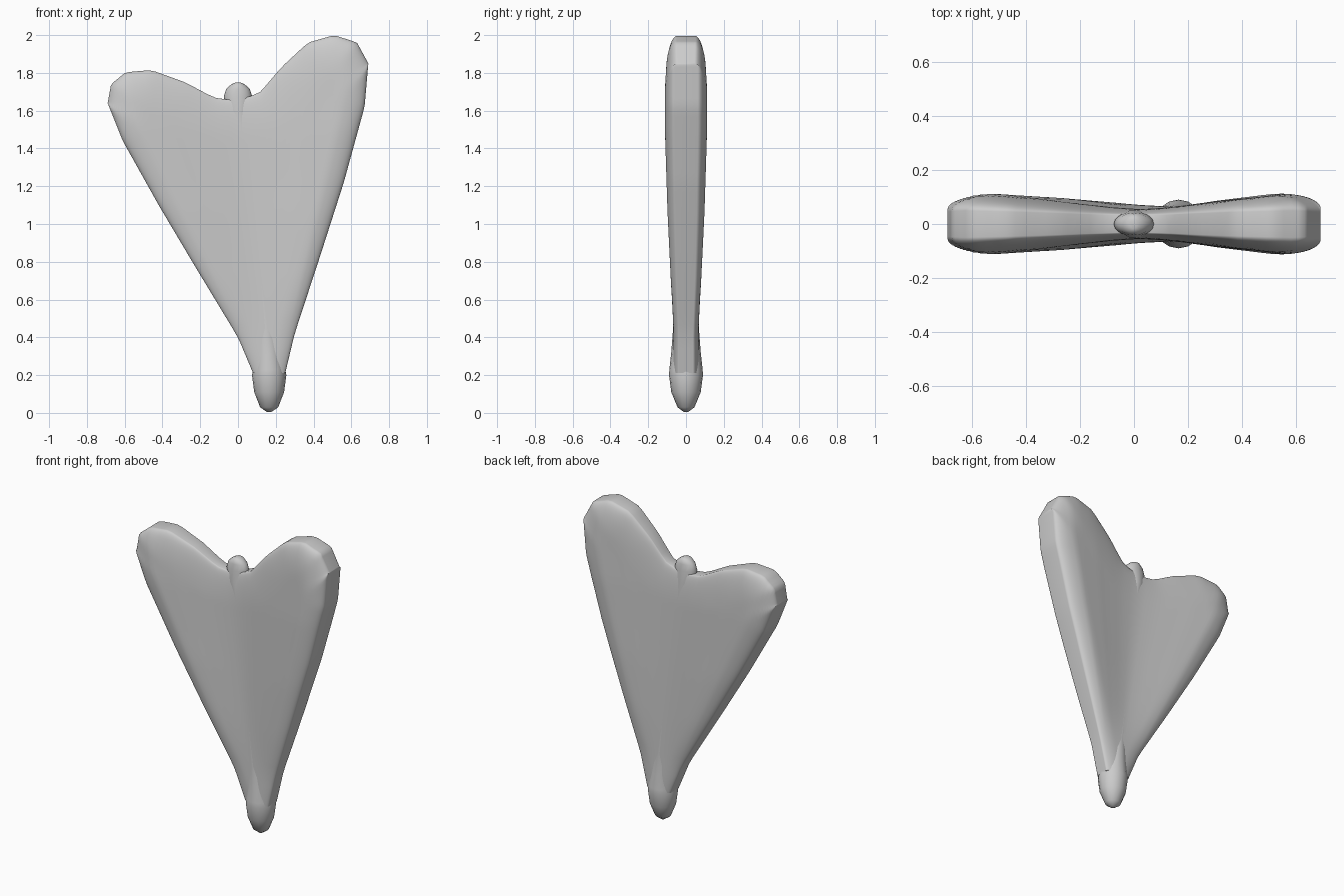
import bpy, bmesh, math
from mathutils import Vector

if "Cube" in bpy.data.objects:
    bpy.data.objects.remove(bpy.data.objects["Cube"])

# Outline of the wing plate, as (x, z) in the front view
NECK = Vector((0.165, 0.21))
TOP_L = [(0, 1.66), (-0.08, 1.66), (-0.13, 1.67), (-0.28, 1.75), (-0.46, 1.815),
         (-0.595, 1.803), (-0.672, 1.74), (-0.69, 1.64)]
TOP_R = [(0, 1.66), (0.08, 1.68), (0.12, 1.70), (0.23, 1.83), (0.37, 1.96),
         (0.51, 2.0), (0.63, 1.96), (0.69, 1.85)]
SIDE_L = [(0.08, 0.21), (0, 0.40), (-0.23, 0.78), (-0.42, 1.10), (-0.61, 1.44), (-0.69, 1.64)]
SIDE_R = [(0.25, 0.21), (0.30, 0.42), (0.425, 0.80), (0.56, 1.22), (0.67, 1.62), (0.69, 1.85)]


def along(pts, t):
    """Point at fraction t of a polyline's length."""
    p = [Vector(q) for q in pts]
    lens = [(b - a).length for a, b in zip(p, p[1:])]
    d = t * sum(lens)
    for a, b, l in zip(p, p[1:], lens):
        if d <= l:
            return a.lerp(b, d / l)
        d -= l
    return p[-1]


def distance(pts, q):
    best = 9
    for a, b in zip(pts, pts[1:]):
        a, b = Vector(a), Vector(b)
        k = max(0, min(1, (q - a).dot(b - a) / (b - a).length_squared))
        best = min(best, (a.lerp(b, k) - q).length)
    return best


def table(keys, z):
    for (a, va), (b, vb) in zip(keys, keys[1:]):
        if z <= b:
            k = max(0, (z - a) / (b - a))
            return va + (vb - va) * k
    return keys[-1][1]


def rounded(d, r, e):
    q = min(d / r, 1)
    return e + (1 - e) * math.sqrt(1 - (1 - q) ** 2)


def half_depth(p, v):
    lobe = table([(0.2, 0.066), (0.42, 0.066), (0.7, 0.084), (1.05, 0.1), (1.5, 0.112), (2, 0.112)], p.y)
    mid = table([(0.2, 0.07), (0.5, 0.066), (1.0, 0.06), (1.7, 0.052)], p.y)
    h = mid + (lobe - mid) * min(1, abs(v) / 0.8) ** 1.2
    side = min(distance(SIDE_L, p), distance(SIDE_R, p))
    top = min(distance(TOP_L, p), distance(TOP_R, p))
    reach = table([(0.2, 0.08), (1.2, 0.13), (2, 0.13)], p.y)
    edge_side = rounded(side, reach, 0.55)
    edge_top = rounded(top, 0.22, 0.4 + 0.2 * (1 - abs(v)))
    return h * min(edge_side, edge_top)


def finish(name, bm, angle):
    bmesh.ops.remove_doubles(bm, verts=bm.verts, dist=1e-5)
    bmesh.ops.recalc_face_normals(bm, faces=bm.faces)
    me = bpy.data.meshes.new(name)
    bm.to_mesh(me)
    bm.free()
    ob = bpy.data.objects.new(name, me)
    bpy.context.collection.objects.link(ob)
    bpy.ops.object.select_all(action='DESELECT')
    ob.select_set(True)
    bpy.context.view_layer.objects.active = ob
    bpy.ops.object.shade_smooth_by_angle(angle=math.radians(angle))
    return ob


# Wing plate: fan of columns from the neck to the two-lobed top edge
N, M = 28, 40
bm = bmesh.new()
front, back = [], []
for j in range(-N, N + 1):
    v = math.copysign(abs(math.sin(j / N * math.pi / 2)) ** 0.9, j)
    top_pts, side_pts = (TOP_L, SIDE_L) if v < 0 else (TOP_R, SIDE_R)
    bottom = Vector((NECK.x + 0.085 * v, NECK.y))
    top = along(top_pts, abs(v))
    cf, cb = [], []
    for i in range(M + 1):
        s = math.sin(i / M * math.pi / 2)
        bow = along(side_pts, s) - Vector(side_pts[0]).lerp(Vector(side_pts[-1]), s)
        p = bottom.lerp(top, s) + bow * abs(v)
        y = half_depth(p, v)
        cf.append(bm.verts.new((p.x, -y, p.y)))
        cb.append(bm.verts.new((p.x, y, p.y)))
    front.append(cf)
    back.append(cb)
for j in range(2 * N):
    for i in range(M):
        for g in (front, back):
            bm.faces.new((g[j][i], g[j + 1][i], g[j + 1][i + 1], g[j][i + 1]))
    for i in (0, M):
        bm.faces.new((front[j][i], front[j + 1][i], back[j + 1][i], back[j][i]))
for j in (0, 2 * N):
    for i in range(M):
        bm.faces.new((front[j][i], front[j][i + 1], back[j][i + 1], back[j][i]))
finish("wing_plate", bm, 60)

# Central spine with a tip bulb below and a small head knob above: (x, z, rx, ry)
RINGS = [(0.165, 0.005, 0.012, 0.012), (0.165, 0.03, 0.048, 0.045), (0.165, 0.11, 0.079, 0.078),
         (0.165, 0.20, 0.091, 0.09), (0.165, 0.23, 0.085, 0.088), (0.16, 0.32, 0.078, 0.078),
         (0.15, 0.45, 0.07, 0.068), (0.10, 0.9, 0.06, 0.061), (0.03, 1.45, 0.06, 0.055),
         (0, 1.60, 0.065, 0.052), (0, 1.675, 0.075, 0.045), (0, 1.715, 0.062, 0.041),
         (0, 1.74, 0.035, 0.035), (0, 1.75, 0.012, 0.02)]
SIDES = 16
bm = bmesh.new()
loops = [[bm.verts.new((x + rx * math.cos(k * math.tau / SIDES), ry * math.sin(k * math.tau / SIDES), z))
          for k in range(SIDES)] for x, z, rx, ry in RINGS]
for a, b in zip(loops, loops[1:]):
    for k in range(SIDES):
        n = (k + 1) % SIDES
        bm.faces.new((a[k], a[n], b[n], b[k]))
bm.faces.new(loops[0])
bm.faces.new(loops[-1])
finish("spine", bm, 60)
